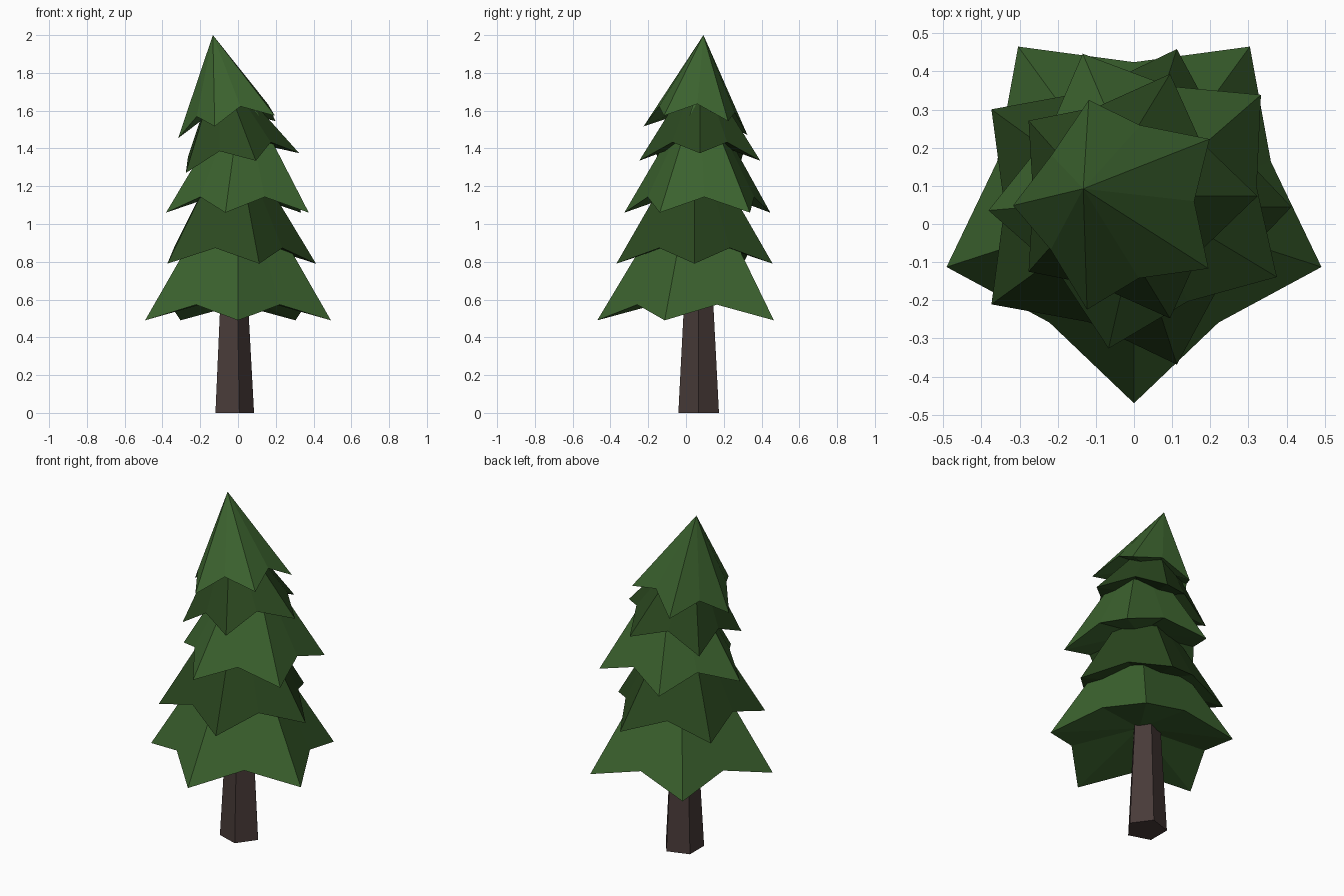
import bpy, bmesh
from math import sin, cos, radians
from mathutils import Vector

if "Cube" in bpy.data.objects:
    bpy.data.objects.remove(bpy.data.objects["Cube"])


def material(name, rgb):
    m = bpy.data.materials.new(name)
    m.diffuse_color = (*rgb, 1)
    m.use_nodes = True
    m.node_tree.nodes["Principled BSDF"].inputs["Base Color"].default_value = m.diffuse_color
    return m


light = material("light_green", (0.045, 0.125, 0.028))
dark = material("dark_green", (0.024, 0.065, 0.014))
bark = material("bark", (0.065, 0.043, 0.04))


def add_object(name, bm, mat, loc):
    bmesh.ops.recalc_face_normals(bm, faces=bm.faces)
    mesh = bpy.data.meshes.new(name)
    bm.to_mesh(mesh)
    bm.free()
    mesh.materials.append(mat)
    ob = bpy.data.objects.new(name, mesh)
    ob.location = loc
    bpy.context.collection.objects.link(ob)
    return ob


def tier(name, mat, centre, radius, height, angle, axis=(0, 0, 1)):
    """Five-pointed star skirt: low tips, raised notches, pointed top, hollowed underside."""
    bm = bmesh.new()
    ring = []
    for i in range(10):
        a = radians(angle + 36 * i)
        r, z = (radius, 0) if i % 2 == 0 else (radius * 0.73, 0.083)
        ring.append(bm.verts.new((r * cos(a), r * sin(a), z)))
    top = bm.verts.new((0, 0, height))
    under = bm.verts.new((0, 0, 0.14))
    for i in range(10):
        a, b = ring[i], ring[(i + 1) % 10]
        bm.faces.new((a, b, top))
        bm.faces.new((b, a, under))
    ob = add_object(name, bm, mat, centre)
    ob.rotation_euler = Vector((0, 0, 1)).rotation_difference(Vector(axis)).to_euler()


# Foliage, bottom to top; the two upper tiers lean
tier("foliage_bottom", light, (0, 0.047, 0.49), 0.517, 0.86, 54)
tier("foliage_lower", dark, (-0.022, 0.045, 0.79), 0.435, 0.72, 0)
tier("foliage_middle", light, (0.025, 0.071, 1.06), 0.408, 0.68, 41)
tier("foliage_upper", dark, (-0.008, 0.073, 1.317), 0.337, 0.54, 0, (-0.175, 0, 1))
tier("foliage_top", light, (-0.033, 0.051, 1.512), 0.29, 0.5, 36, (-0.205, 0.085, 1))

# Five-sided tapered trunk
bm = bmesh.new()
rings = [[bm.verts.new((r * cos(radians(72 * i)), r * sin(radians(72 * i)), z)) for i in range(5)]
         for r, z in ((0.113, 0), (0.077, 0.66))]
for i in range(5):
    j = (i + 1) % 5
    bm.faces.new((rings[0][i], rings[0][j], rings[1][j], rings[1][i]))
for ring in rings:
    bm.faces.new(ring)
add_object("trunk", bm, bark, (-0.028, 0.067, 0))
